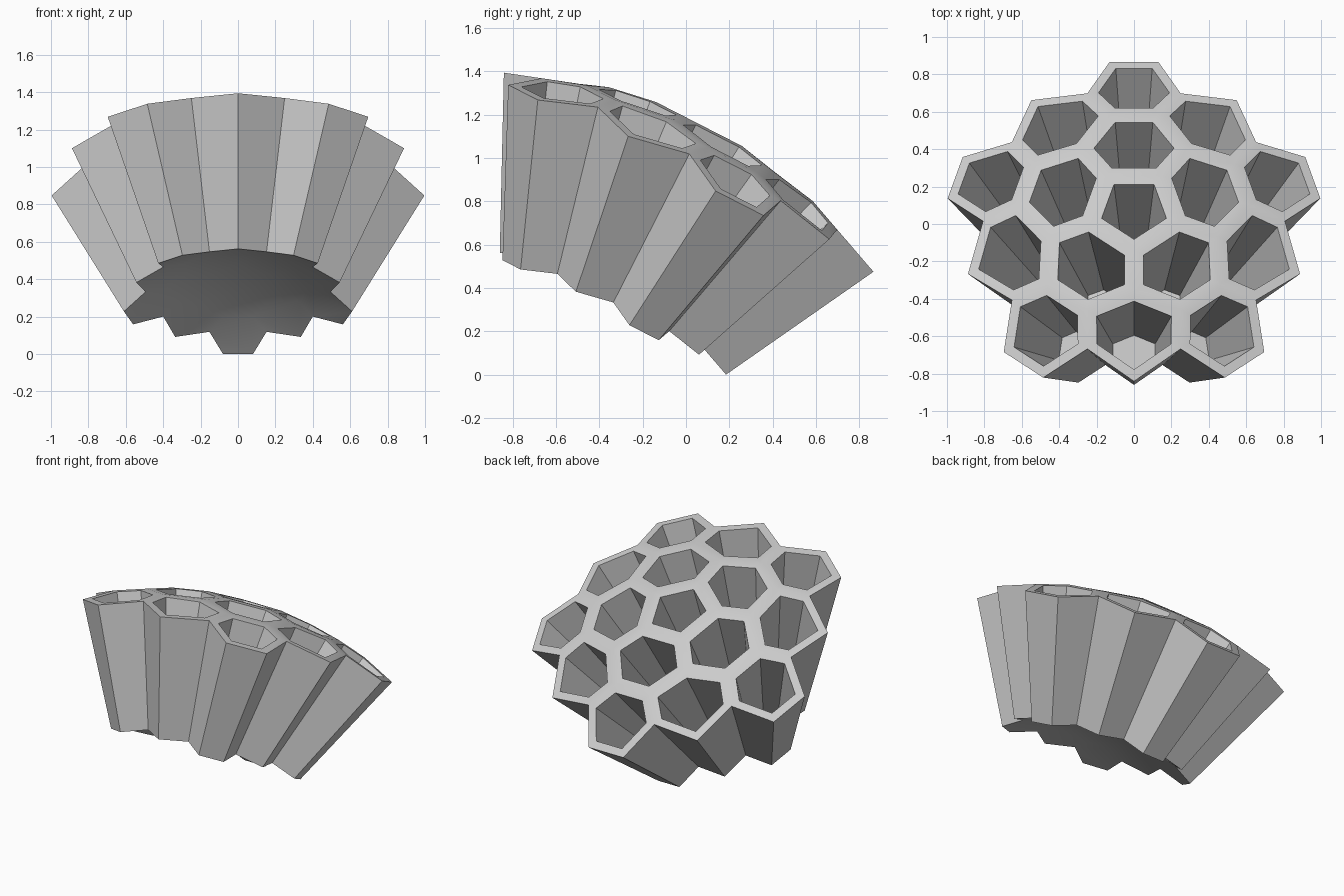
import bpy, bmesh
from math import radians, sin, cos
from mathutils import Vector, Matrix

cube = bpy.data.objects.get("Cube")
if cube:
    bpy.data.objects.remove(cube, do_unlink=True)

CENTRE = Vector((0, -0.89, -0.75))      # centre of the sphere the cells sit on
R_TOP, R_FLOOR, R_BASE = 2.145, 1.41, 1.313
WALL = 0.052                            # half the wall between two cells
TILT = Matrix.Rotation(radians(-27.1), 3, 'X')


def direction(azimuth, polar):
    a, p = radians(azimuth), radians(polar)
    return TILT @ Vector((sin(a) * sin(p), cos(a) * sin(p), cos(p)))


def ring(cell, radius):
    return [CENTRE + d * radius for d in cell]


def inset(points, t):
    """Move every corner inwards so that each side shifts by t."""
    out = []
    for i, v in enumerate(points):
        a = (points[i - 1] - v).normalized()
        b = (points[(i + 1) % len(points)] - v).normalized()
        out.append(v + (a + b) * t / a.cross(b).length)
    return out


# Corner pattern: one pentagon, five inner hexagons, ten outer hexagons
P0, P1, P5 = 6.6, 12.7, 25.8
A2, P2 = 12, 16.8
A3, P3 = 18, 22.1
A4, P4 = 7.4, 28.2
inner_hex = [(-36, P0), (36, P0), (36, P1), (A2, P2), (-A2, P2), (-36, P1)]
straight_hex = [(-A2, P2), (A2, P2), (A3, P3), (A4, P4), (-A4, P4), (-A3, P3)]
between_hex = [(36, P1), (72 - A2, P2), (72 - A3, P3), (36, P5), (A3, P3), (A2, P2)]

cells = [[direction(36 + 72 * k, P0) for k in range(5)]]
for k in range(5):
    for pattern in (inner_hex, straight_hex, between_hex):
        cells.append([direction(a + 72 * k, p) for a, p in pattern])

bm = bmesh.new()


def face(points):
    return bm.faces.new([bm.verts.new(p) for p in points])


def band(lower, upper):
    n = len(lower)
    for i in range(n):
        j = (i + 1) % n
        face((lower[i], lower[j], upper[j], upper[i]))


# Cups: rim, inner walls, floor and underside of each cell
for cell in cells:
    top = ring(cell, R_TOP)
    mouth = inset(top, WALL)
    floor = inset(ring(cell, R_FLOOR), WALL)
    band(top, mouth)
    band(mouth, floor)
    face(floor)
    face(ring(cell, R_BASE))

# Outer walls: sides that belong to a single cell
sides = {}
for cell in cells:
    for i, d in enumerate(cell):
        e = cell[(i + 1) % len(cell)]
        key = frozenset(tuple(round(c, 3) + 0.0 for c in v) for v in (d, e))
        sides.setdefault(key, []).append((d, e))
for pairs in sides.values():
    if len(pairs) == 1:
        d, e = pairs[0]
        face((CENTRE + d * R_BASE, CENTRE + e * R_BASE,
              CENTRE + e * R_TOP, CENTRE + d * R_TOP))

bmesh.ops.remove_doubles(bm, verts=bm.verts, dist=0.002)
bmesh.ops.recalc_face_normals(bm, faces=bm.faces)

mesh = bpy.data.meshes.new("honeycomb_block")
bm.to_mesh(mesh)
bm.free()
block = bpy.data.objects.new("honeycomb_block", mesh)
bpy.context.collection.objects.link(block)

# Plain grey material
grey = bpy.data.materials.new("plain_grey")
grey.use_nodes = True
colour = (0.6, 0.6, 0.6, 1)
grey.diffuse_color = colour
grey.node_tree.nodes["Principled BSDF"].inputs["Base Color"].default_value = colour
mesh.materials.append(grey)

bpy.ops.object.select_all(action='DESELECT')
block.select_set(True)
bpy.context.view_layer.objects.active = block
bpy.ops.object.shade_smooth_by_angle(angle=radians(25))
